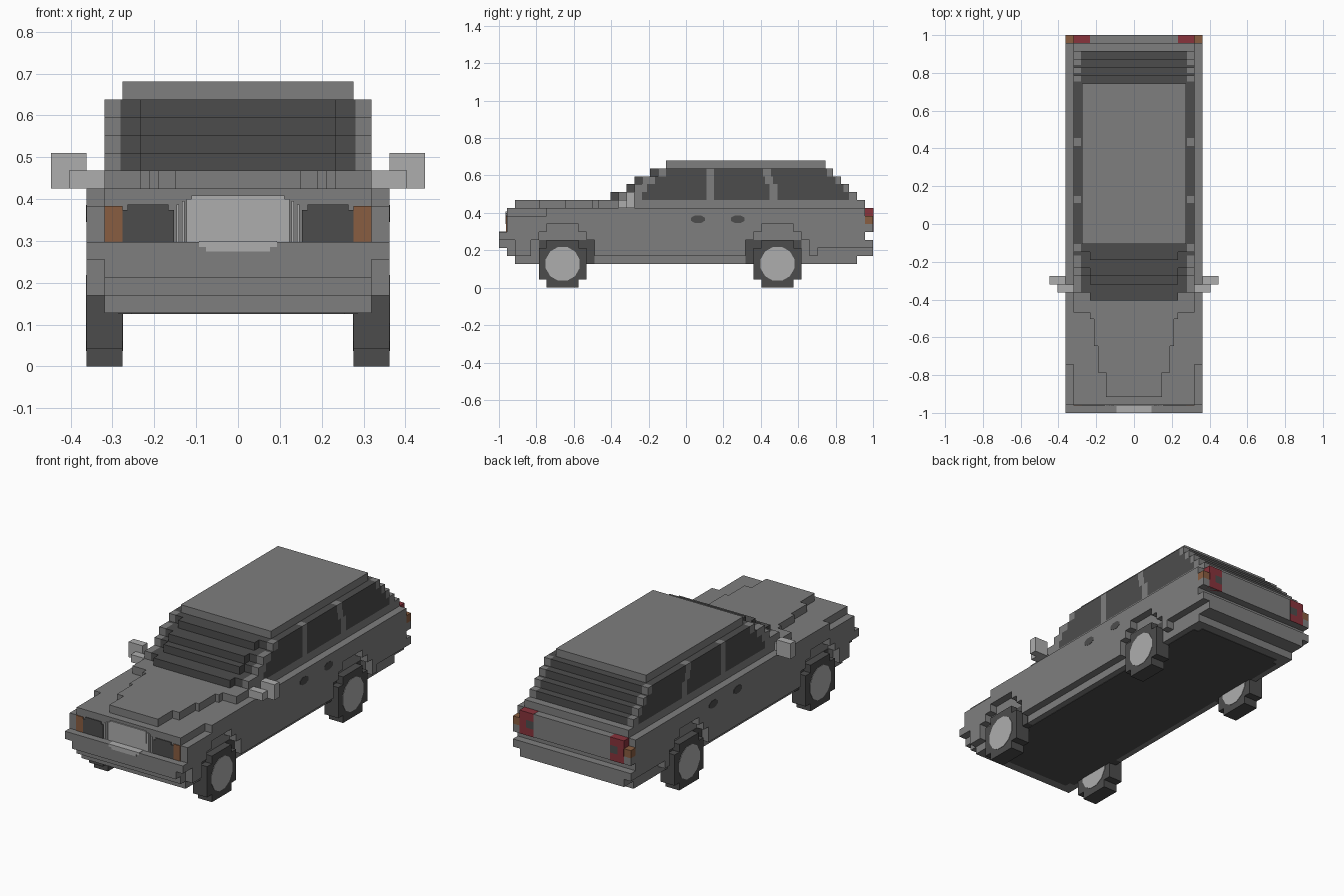
import bpy, bmesh, math
from mathutils import Matrix, Vector

if "Cube" in bpy.data.objects:
    bpy.data.objects.remove(bpy.data.objects["Cube"])

U = 2 / 47  # one block; x is centred, y counts from the nose, z from the ground


def material(name, rgb):
    m = bpy.data.materials.new(name)
    m.use_nodes = True
    col = (*rgb, 1)
    m.diffuse_color = col
    bsdf = next(n for n in m.node_tree.nodes if n.type == 'BSDF_PRINCIPLED')
    bsdf.inputs["Base Color"].default_value = col
    return m


GREY = material("body grey", (0.21, 0.21, 0.21))
DARK = material("dark glass and rubber", (0.073, 0.073, 0.073))
LIGHT = material("light silver", (0.42, 0.42, 0.42))
RED = material("lamp red", (0.25, 0.033, 0.045))
ORANGE = material("lamp orange", (0.25, 0.11, 0.052))


def finish(name, bm, mat):
    me = bpy.data.meshes.new(name)
    bm.to_mesh(me)
    bm.free()
    me.materials.append(mat)
    ob = bpy.data.objects.new(name, me)
    bpy.context.collection.objects.link(ob)
    return ob


def blocks(name, mat, boxes, mirror=False):
    """Boxes given as x0, x1, y0, y1, z0, z1 in blocks."""
    bm = bmesh.new()
    todo = list(boxes)
    if mirror:
        todo += [(-b[1], -b[0], *b[2:]) for b in boxes]
    for x0, x1, y0, y1, z0, z1 in todo:
        size = Vector((x1 - x0, y1 - y0, z1 - z0)) * U
        mid = Vector(((x0 + x1) / 2, (y0 + y1) / 2 - 23.5, (z0 + z1) / 2)) * U
        bmesh.ops.create_cube(bm, size=1, matrix=Matrix.Translation(mid) @ Matrix.Diagonal((*size, 1)))
    return finish(name, bm, mat)


def disc(bm, x, y, z, r, thick, sides, stretch=1):
    """Thin disc facing sideways."""
    m = (Matrix.Translation(Vector((x, y - 23.5, z)) * U) @ Matrix.Diagonal((1, stretch, 1, 1))
         @ Matrix.Rotation(math.pi / 2, 4, 'Y') @ Matrix.Rotation(math.pi / sides, 4, 'Z'))
    bmesh.ops.create_cone(bm, cap_ends=True, segments=sides, radius1=r * U, radius2=r * U,
                          depth=thick * U, matrix=m)


# Main body between the side panels
blocks("body_core", GREY, [
    (-7.5, 7.5, 2, 45, 3, 4),
    (-7.5, 7.5, 1, 46, 4, 10),
    (-7.5, 7.5, 46, 47, 7, 10),
    (-7.5, 7.5, 12.5, 46, 10, 11),
])

# Side panels with stepped wheel arches
blocks("side_panels", GREY, [
    (7.5, 8.5, 2, 4, 4, 6), (7.5, 8.5, 12, 31, 4, 6),
    (7.5, 8.5, 39, 40, 4, 5), (7.5, 8.5, 39, 46, 5, 6),
    (7.5, 8.5, 1, 5, 6, 7), (7.5, 8.5, 11, 32, 6, 7), (7.5, 8.5, 38, 46, 6, 7),
    (7.5, 8.5, 1, 6, 7, 8), (7.5, 8.5, 10, 33, 7, 8), (7.5, 8.5, 37, 47, 7, 8),
    (7.5, 8.5, 1, 46, 8, 9),
    (7.5, 8.5, 6, 46, 9, 10),
], mirror=True)
blocks("wheel_wells", DARK, [(6.5, 7.55, 5, 12, 3, 6), (6.5, 7.55, 31, 38, 3, 6)], mirror=True)

# Bonnet bulge widening toward the windscreen
blocks("bonnet", GREY, [
    (-3.5, 3.5, 2, 5, 10, 11), (-4.5, 4.5, 5, 8.3, 10, 11),
    (-5, 5, 8.3, 11.7, 10, 11), (-5.5, 5.5, 11.7, 12.5, 10, 11),
])

# Bumpers
blocks("front_bumper", GREY, [(-7.5, 7.5, 0, 1, 5, 6), (-8.5, 8.5, 0, 1, 6, 7)])
blocks("rear_bumper", GREY, [(-7.5, 7.5, 46, 47, 4, 5), (-8.5, 8.5, 46, 47, 5, 6)])

# Stepped cabin: height, front, rear, side glass front, side glass rear, rear pillar start
layers = [
    (11, 14, 45, 18, 44, 34),
    (12, 16, 44, 18.6, 43.3, 34),
    (13, 17, 43, 19.6, 42.3, 33.4),
    (14, 19, 42, 21, 41.2, 33.2),
]
glass, side_glass, pillars = [], [], []
for z, f, r, gf, gr, p in layers:
    glass += [(-5.5, 5.5, f, f + 1, z, z + 1), (-6.6, 6.6, f + 1, r, z, z + 1)]
    for a, b in ((gf, 26.1), (27, p), (p + 1, gr)):
        side_glass.append((6.5, 7.5, a, b, z, z + 1))
    for a, b in ((f + 1, gf), (26.1, 27), (p, p + 1), (gr, r)):
        pillars.append((6.6, 7.5, a, b, z, z + 1))
blocks("windscreen_and_rear_window", DARK, glass)
blocks("side_windows", DARK, side_glass, mirror=True)
blocks("window_pillars", GREY, pillars, mirror=True)
blocks("roof", GREY, [(-6.5, 6.5, 21, 41, 15, 16)])

# Door mirrors
blocks("door_mirrors", LIGHT, [(8.5, 10.5, 16, 17, 10, 12), (7.5, 9.5, 15, 16, 10, 11)], mirror=True)

# Front lamps and grille
blocks("headlamps", DARK, [(3.6, 6.5, 0.9, 1.1, 7, 8.8), (3.9, 6.2, 0.9, 1.1, 8.8, 9.1)], mirror=True)
blocks("front_indicators", ORANGE, [(6.5, 7.5, 0.9, 1.12, 7, 9)], mirror=True)
blocks("grille", LIGHT, [
    (-2.9, 2.9, 0.9, 1.1, 7, 9.4), (-2.6, 2.6, 0.85, 1.1, 8, 9.6),
    (-2.2, 2.2, -0.02, 1, 6.7, 7.04), (-1.8, 1.8, -0.02, 1, 6.45, 6.7),
])
blocks("grille_slats", LIGHT, [(3.0, 3.15, 0.9, 1.1, 7, 9.3), (3.3, 3.45, 0.9, 1.1, 7, 9.1)], mirror=True)

# Rear lamps
blocks("rear_lamps", RED, [(5.5, 7.53, 46, 47.04, 7, 8), (5.5, 7.53, 46, 47.04, 9, 10.03)], mirror=True)
blocks("rear_lamp_outer", RED, [(6.6, 7.5, 46, 47.04, 8, 9)], mirror=True)
blocks("reversing_lamps", DARK, [(5.5, 6.6, 46, 47.04, 8, 9)], mirror=True)
blocks("rear_indicators", ORANGE, [(7.5, 8.5, 46, 47, 8, 9)], mirror=True)

# Floor panel with clipped corners
blocks("floor_panel", DARK, [(-6.7, 6.7, 4, 43, 2.95, 3.05), (-6.0, 6.0, 3.2, 43.8, 2.95, 3.05)])

# Wheels and hubcaps
for label, y in (("front", 8), ("rear", 35)):
    blocks(label + "_wheels", DARK, [
        (6.5, 8.5, y - 2, y + 2, 0, 6), (6.5, 8.5, y - 3, y + 3, 1, 5)], mirror=True)
    bm = bmesh.new()
    for s in (-1, 1):
        disc(bm, s * 8.5, y, 3, 2.2, 0.1, 12)
        disc(bm, s * 6.5, y, 3, 2.2, 0.1, 12)
    finish(label + "_hubcaps", bm, LIGHT)

# Door handles
bm = bmesh.new()
for y in (25, 30):
    for s in (-1, 1):
        disc(bm, s * 8.5, y, 8.6, 0.52, 0.08, 8, 1.8)
finish("door_handles", bm, DARK)
